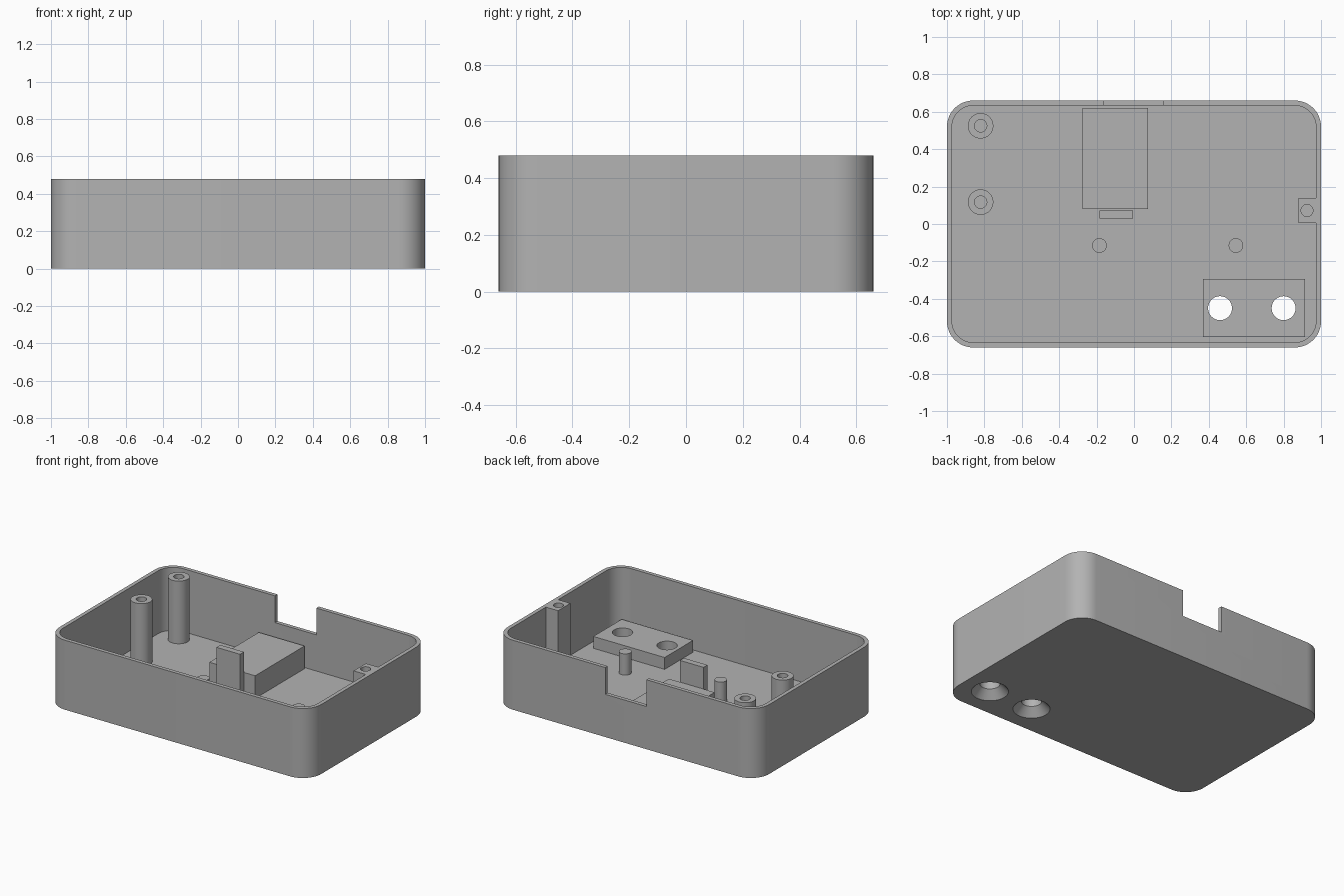
import bpy, bmesh, math

if "Cube" in bpy.data.objects:
    bpy.data.objects.remove(bpy.data.objects["Cube"], do_unlink=True)

HEIGHT, FLOOR, WALL = 0.48, 0.045, 0.027
HALF_X, HALF_Y, CORNER = 1.0, 0.66, 0.14

grey = bpy.data.materials.new("plain grey")
grey.use_nodes = True
grey.diffuse_color = (0.45, 0.45, 0.45, 1)
grey.node_tree.nodes["Principled BSDF"].inputs["Base Color"].default_value = (0.45, 0.45, 0.45, 1)


def finish(name, bm):
    bmesh.ops.recalc_face_normals(bm, faces=bm.faces)
    mesh = bpy.data.meshes.new(name)
    bm.to_mesh(mesh)
    bm.free()
    mesh.materials.append(grey)
    obj = bpy.data.objects.new(name, mesh)
    bpy.context.collection.objects.link(obj)
    return obj


def prism(name, outline, z0, z1):
    """Extrude a flat outline from z0 up to z1."""
    bm = bmesh.new()
    face = bm.faces.new([bm.verts.new((x, y, z0)) for x, y in outline])
    top = bmesh.ops.extrude_face_region(bm, geom=[face])["geom"]
    bmesh.ops.translate(bm, vec=(0, 0, z1 - z0),
                        verts=[v for v in top if isinstance(v, bmesh.types.BMVert)])
    return finish(name, bm)


def box(name, x0, x1, y0, y1, z0, z1):
    return prism(name, [(x0, y0), (x1, y0), (x1, y1), (x0, y1)], z0, z1)


def circle(x, y, r, n=48):
    return [(x + r * math.cos(2 * math.pi * i / n), y + r * math.sin(2 * math.pi * i / n))
            for i in range(n)]


def rounded(hx, hy, r, n=12):
    """Rounded rectangle outline, one arc for each corner."""
    pts = []
    for k, (sx, sy) in enumerate([(1, 1), (-1, 1), (-1, -1), (1, -1)]):
        for i in range(n + 1):
            a = math.pi / 2 * (k + i / n)
            pts.append((sx * (hx - r) + r * math.cos(a), sy * (hy - r) + r * math.sin(a)))
    return pts


def countersink(x, y):
    """Stepped round cutter: cone below, straight hole above."""
    bm = bmesh.new()
    rings = [[bm.verts.new((px, py, z)) for px, py in circle(x, y, r)]
             for r, z in [(0.126, -0.01), (0.064, 0.055), (0.064, 0.2)]]
    for low, high in zip(rings, rings[1:]):
        for i in range(len(low)):
            j = (i + 1) % len(low)
            bm.faces.new((low[i], low[j], high[j], high[i]))
    bm.faces.new(rings[0])
    bm.faces.new(rings[-1])
    return finish("countersink_cutter", bm)


def cut(obj, cutters):
    bpy.context.view_layer.objects.active = obj
    for c in cutters:
        mod = obj.modifiers.new("cut", "BOOLEAN")
        mod.operation, mod.solver, mod.object = "DIFFERENCE", "EXACT", c
        bpy.ops.object.modifier_apply(modifier=mod.name)
        bpy.data.objects.remove(c, do_unlink=True)
    return obj


hole_centres = [(0.46, -0.45), (0.80, -0.45)]
parts = []

# Open tray with a cable notch in the back wall and two countersunk holes
tray = prism("tray", rounded(HALF_X, HALF_Y, CORNER), 0, HEIGHT)
cavity = prism("cavity_cutter", rounded(HALF_X - WALL, HALF_Y - WALL, CORNER - WALL), FLOOR, 0.6)
notch = box("notch_cutter", -0.16, 0.155, 0.55, 0.75, 0.295, 0.6)
parts.append(cut(tray, [cavity, notch] + [countersink(*c) for c in hole_centres]))

# Raised block around the countersunk holes
block = box("hole_block", 0.37, 0.915, -0.605, -0.295, FLOOR, 0.127)
parts.append(cut(block, [countersink(*c) for c in hole_centres]))

# Rectangular pedestal and the upright stop in front of it
parts.append(box("pedestal", -0.275, 0.075, 0.08, 0.62, FLOOR, 0.202))
parts.append(box("upright_stop", -0.185, -0.005, 0.03, 0.073, FLOOR, 0.348))

# Tall screw posts
for name, y in [("rear_screw_post", 0.525), ("middle_screw_post", 0.117)]:
    post = prism(name, circle(-0.82, y, 0.068), FLOOR, HEIGHT - 0.002)
    parts.append(cut(post, [prism("screw_cutter", circle(-0.82, y, 0.033), 0.25, 0.6)]))

# Square screw column against the side wall
column = box("screw_column", 0.88, HALF_X - WALL, 0.005, 0.14, FLOOR, HEIGHT)
parts.append(cut(column, [prism("screw_cutter", circle(0.925, 0.072, 0.032), 0.25, 0.6)]))

# Short locating pegs
for name, x in [("right_peg", -0.185), ("left_peg", 0.545)]:
    parts.append(prism(name, circle(x, -0.115, 0.039), FLOOR, 0.192))

# Smooth the curved walls, keep the edges sharp
bpy.ops.object.select_all(action="DESELECT")
for p in parts:
    p.select_set(True)
bpy.context.view_layer.objects.active = tray
bpy.ops.object.shade_smooth_by_angle(angle=math.radians(30))
